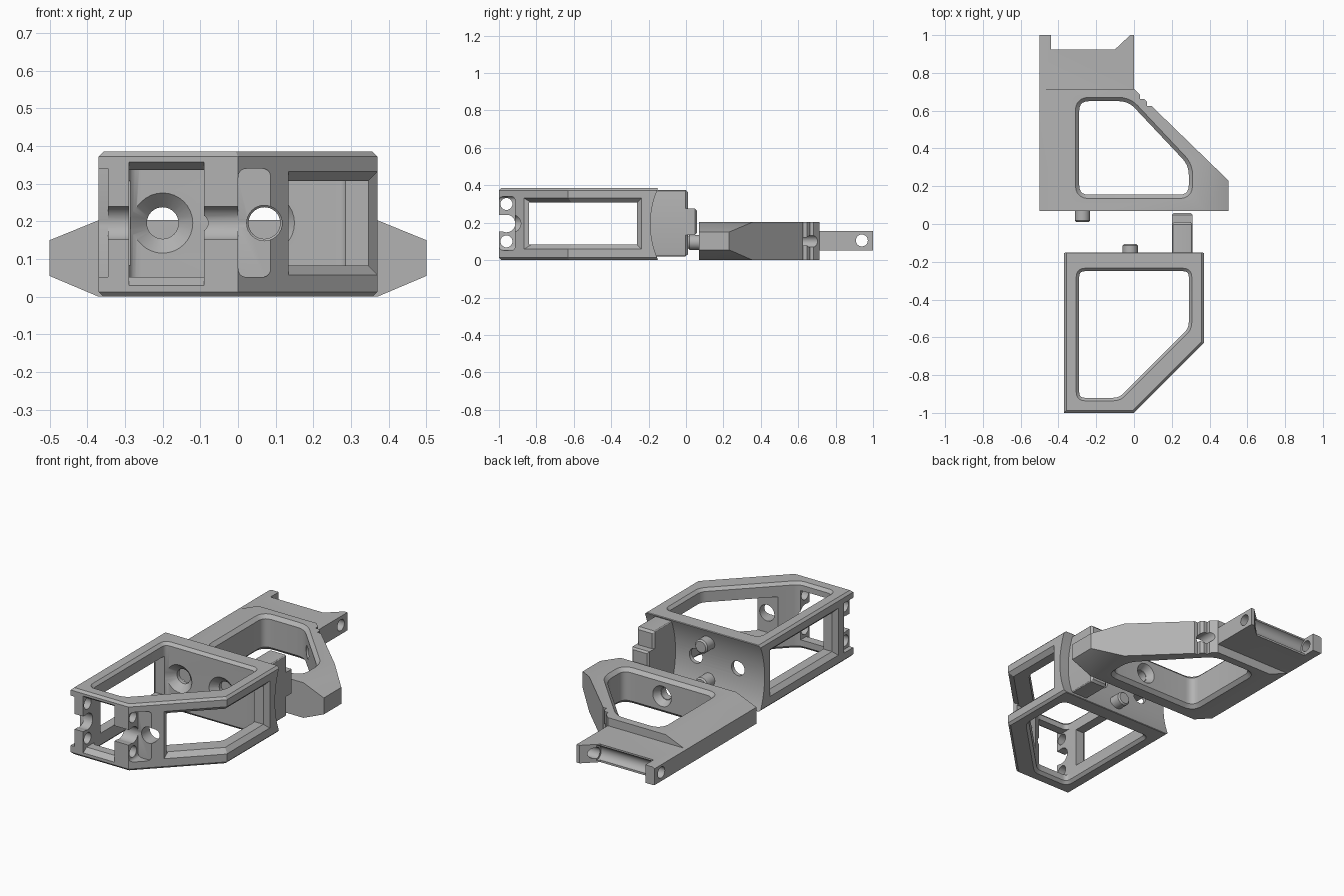
import bpy, bmesh, math
from mathutils import Vector, Matrix

cube = bpy.data.objects.get("Cube")
if cube:
    bpy.data.objects.remove(cube, do_unlink=True)

grey = bpy.data.materials.new("matte_grey")
grey.use_nodes = True
grey.diffuse_color = (0.45, 0.45, 0.45, 1)
grey.node_tree.nodes["Principled BSDF"].inputs["Base Color"].default_value = grey.diffuse_color


# Profile helpers (all outlines run counter-clockwise)
def rect(u0, u1, v0, v1):
    return [(u0, v0), (u1, v0), (u1, v1), (u0, v1)]


def circle(u, v, r, n=32):
    return [(u + r * math.cos(2 * math.pi * i / n), v + r * math.sin(2 * math.pi * i / n)) for i in range(n)]


def rounded(pts, d, n=5):
    out = []
    for i, p in enumerate(pts):
        p = Vector(p)
        a = p + (Vector(pts[i - 1]) - p).normalized() * d
        b = p + (Vector(pts[(i + 1) % len(pts)]) - p).normalized() * d
        for k in range(n + 1):
            t = k / n
            out.append(tuple(a * (1 - t) ** 2 + p * 2 * t * (1 - t) + b * t * t))
    return out


def offset(pts, d):
    out = []
    for i, p in enumerate(pts):
        e1 = (Vector(p) - Vector(pts[i - 1])).normalized()
        e2 = (Vector(pts[(i + 1) % len(pts)]) - Vector(p)).normalized()
        n1, n2 = Vector((e1.y, -e1.x)), Vector((e2.y, -e2.x))
        out.append(tuple(Vector(p) + (n1 + n2) * d / (1 + n1.dot(n2))))
    return out


AXES = {"x": lambda u, v, w: (w, u, v), "y": lambda u, v, w: (u, w, v), "z": lambda u, v, w: (u, v, w)}


def loft(name, axis, rings, matrix=None):
    """Closed solid through matching outlines, each given as (position along axis, outline)."""
    bm = bmesh.new()
    loops = [[bm.verts.new(AXES[axis](u, v, w)) for u, v in pts] for w, pts in rings]
    for a, b in zip(loops, loops[1:]):
        for i in range(len(a)):
            j = (i + 1) % len(a)
            bm.faces.new((a[i], a[j], b[j], b[i]))
    bm.faces.new(loops[0])
    bm.faces.new(loops[-1])
    if matrix:
        bm.transform(matrix)
    bmesh.ops.recalc_face_normals(bm, faces=bm.faces)
    mesh = bpy.data.meshes.new(name)
    bm.to_mesh(mesh)
    bm.free()
    mesh.materials.append(grey)
    ob = bpy.data.objects.new(name, mesh)
    bpy.context.collection.objects.link(ob)
    return ob


def prism(name, axis, pts, w0, w1):
    return loft(name, axis, [(w0, pts), (w1, pts)])


def chamfered(name, axis, pts, w0, w1, c):
    return loft(name, axis, [(w0, offset(pts, -c)), (w0 + c, pts), (w1 - c, pts), (w1, offset(pts, -c))])


def flared(axis, pts, w0, w1, c):
    e = 0.01
    return loft("cutter", axis, [(w0 - e, offset(pts, c + e)), (w0 + c, pts),
                                 (w1 - c, pts), (w1 + e, offset(pts, c + e))])


def activate(ob):
    bpy.ops.object.select_all(action="DESELECT")
    ob.select_set(True)
    bpy.context.view_layer.objects.active = ob


def combine(ob, tool, operation="DIFFERENCE"):
    mod = ob.modifiers.new("bool", "BOOLEAN")
    mod.operation, mod.solver, mod.object = operation, "EXACT", tool
    activate(ob)
    bpy.ops.object.modifier_apply(modifier=mod.name)
    bpy.data.objects.remove(tool, do_unlink=True)


def cut(ob, axis, pts, w0, w1):
    combine(ob, prism("cutter", axis, pts, w0, w1))


def smooth(ob):
    activate(ob)
    bpy.ops.object.shade_smooth_by_angle(angle=math.radians(30))


# Front frame: five-sided block with a window on every side
H = 0.385
MID = H / 2
frame = chamfered("front_frame", "z",
                  [(-0.37, -1), (0, -1), (0.37, -0.63), (0.37, -0.14), (-0.37, -0.14)], 0, H, 0.013)
opening = rounded([(-0.29, -0.92), (-0.08, -0.92), (0.29, -0.55), (0.29, -0.25), (-0.29, -0.25)], 0.03)
combine(frame, flared("z", opening, 0, H, 0.016))
combine(frame, flared("x", rect(-0.84, -0.262, 0.083, 0.307), -0.37, 0.37, 0.024))

# Chamfer of the slanted side window
slant = Matrix.Translation((0, -1, 0)) @ Matrix.Rotation(math.pi / 4, 4, "Z")
combine(frame, loft("cutter", "y", [(-0.01, rect(0.18, 0.7, 0.05, 0.34)),
                                    (0.03, rect(0.215, 0.7, 0.083, 0.307))], slant))

# Front window, flared above and below
combine(frame, loft("cutter", "y", [(-1.01, rect(-0.29, -0.09, 0.022, 0.365)),
                                    (-0.97, rect(-0.29, -0.09, 0.052, 0.337)),
                                    (-0.8, rect(-0.29, -0.09, 0.052, 0.337))]))

# Pockets beside the front lugs, pin holes and the gap between lugs
cut(frame, "y", rounded(rect(0.0005, 0.087, 0.052, 0.34), 0.025), -1.1, -0.914)
cut(frame, "y", rect(-0.4, -0.345, 0.052, 0.34), -1.1, -0.914)
for z in (0.1, 0.3):
    cut(frame, "x", circle(-0.96, z, 0.032), -0.5, 0.03)
cut(frame, "x", circle(-0.96, MID + 0.003, 0.047), -0.5, 0.03)
cut(frame, "x", rect(-1.1, -0.96, 0.152, 0.24), -0.5, 0.03)

# Hollow rear face, screw holes with countersinks, access hole in the slanted wall
cut(frame, "x", circle(0.28, MID, 0.47, 160), -0.5, 0.5)
for x in (-0.2, 0.07):
    cut(frame, "y", circle(x, MID + 0.003, 0.042), -0.4, 0)
    combine(frame, loft("cutter", "y", [(-0.26, circle(x, MID + 0.003, 0.09)),
                                        (-0.212, circle(x, MID + 0.003, 0.042))]))
cut(frame, "y", circle(0.07, MID + 0.003, 0.047), -1.1, -0.6)
smooth(frame)

# Stepped stop block and locating pins on the rear face
parts = [chamfered("stop_block", "y", rounded(rect(0.2, 0.31, 0.02, 0.375), 0.012, 3), -0.215, 0.01, 0.012),
         chamfered("stop_block_tip", "y", rect(0.2, 0.31, 0.135, 0.275), -0.05, 0.058, 0.01)]
for i, z in enumerate((MID - 0.11, MID + 0.11)):
    parts.append(chamfered(f"frame_pin_{i + 1}", "y", circle(-0.02, z, 0.04), -0.21, -0.105, 0.008))

# Rear bracket: plan outline kept inside a cross-section with tapered sides
bracket = prism("rear_bracket", "z",
                [(-0.5, 0.07), (0.5, 0.07), (0.5, 0.23), (0, 0.715), (0, 1), (-0.02, 1),
                 (-0.1, 0.925), (-0.44, 0.925), (-0.44, 1), (-0.5, 1)], -0.1, 0.3)
section = [(-0.5, 0.055), (-0.37, 0), (0.37, 0), (0.5, 0.055),
           (0.5, 0.15), (0.37, 0.203), (-0.37, 0.203), (-0.5, 0.15)]
combine(bracket, prism("cutter", "y", section, 0, 1.1), "INTERSECT")

# Thinner tongue at the back with a groove and a pin hole through both lugs
for z0, z1 in ((-0.1, 0.052), (0.156, 0.3)):
    cut(bracket, "z", rect(-0.6, 0.0005, 0.715, 1.1), z0, z1)
cut(bracket, "x", circle(0.94, 0.105, 0.044), -0.44, -0.085)
cut(bracket, "x", circle(0.94, 0.105, 0.032), -0.6, 0.1)

# Main window with chamfered rims
hole = rounded([(-0.29, 0.155), (0.29, 0.155), (0.29, 0.31), (-0.03, 0.65), (-0.29, 0.65)], 0.05)
combine(bracket, flared("z", hole, 0, 0.203, 0.02))

# Screw hole in the front wall, with access groove through the slanted wall
cut(bracket, "y", circle(0.045, 0.1, 0.033), 0, 0.85)
combine(bracket, loft("cutter", "y", [(0.115, circle(0.045, 0.1, 0.036)), (0.165, circle(0.045, 0.1, 0.065))]))
cut(bracket, "z", rect(0.033, 0.15, 0.662, 0.8), -0.1, 0.3)
cut(bracket, "z", rect(0.07, 0.15, 0.625, 0.8), -0.1, 0.3)
smooth(bracket)

# Locating pin on the front of the bracket
parts.append(chamfered("bracket_pin", "y", circle(-0.273, 0.095, 0.04), 0.01, 0.1, 0.008))
for part in parts:
    smooth(part)
